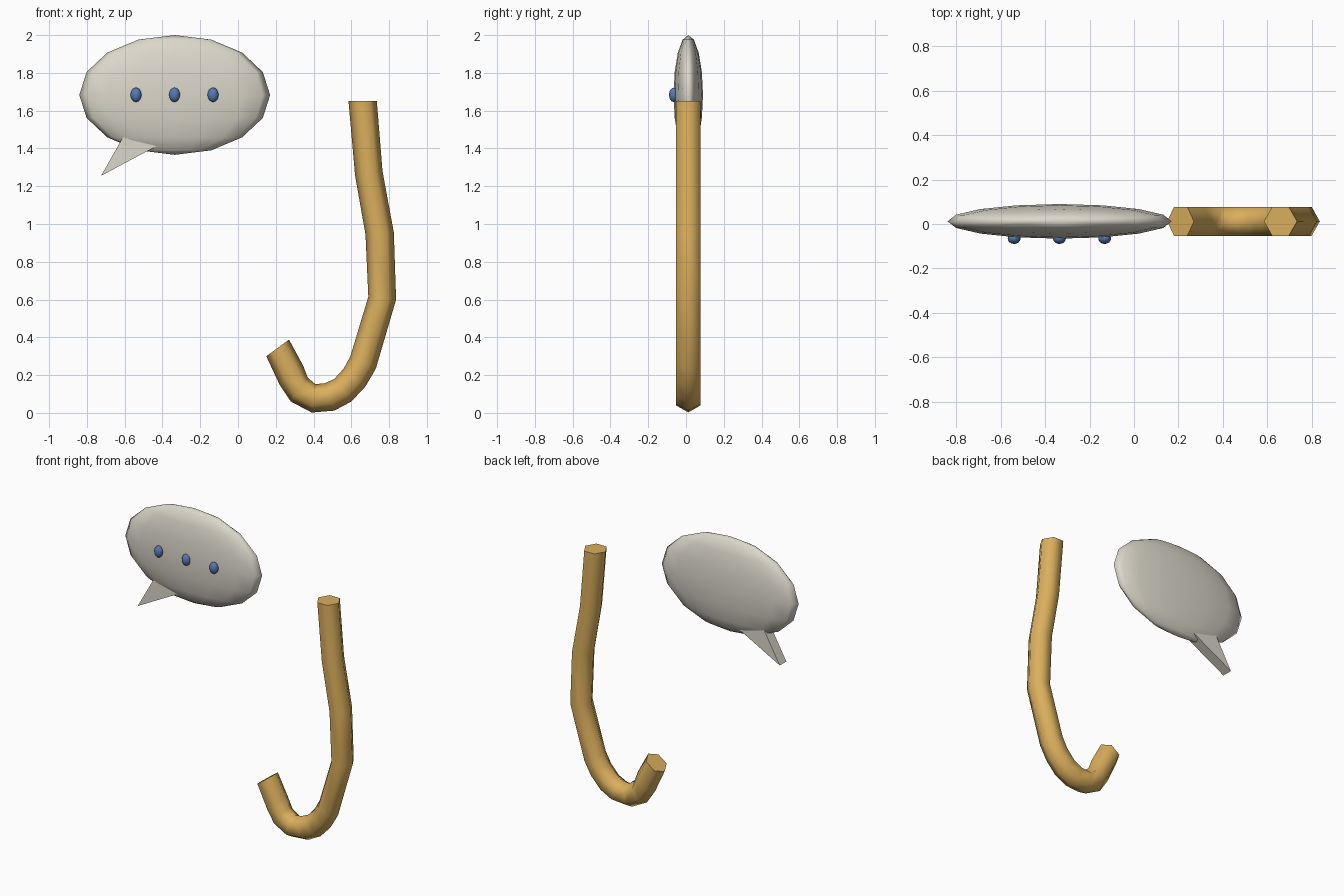
import bpy, bmesh, math
from mathutils import Matrix

if "Cube" in bpy.data.objects:
    bpy.data.objects.remove(bpy.data.objects["Cube"])

Y0 = 0.012  # shared middle plane of the parts


def material(name, rgb):
    m = bpy.data.materials.new(name)
    m.diffuse_color = (*rgb, 1)
    m.use_nodes = True
    m.node_tree.nodes["Principled BSDF"].inputs["Base Color"].default_value = m.diffuse_color
    return m


def add_object(name, bm, mat, smooth):
    bmesh.ops.recalc_face_normals(bm, faces=bm.faces)
    for f in bm.faces:
        f.smooth = smooth(f)
    mesh = bpy.data.meshes.new(name)
    bm.to_mesh(mesh)
    bm.free()
    # keep the rims of flat faces crisp
    mesh.materials.append(mat)
    ob = bpy.data.objects.new(name, mesh)
    bpy.context.collection.objects.link(ob)
    return ob


def ellipsoid(name, centre, radii, segments, rings, mat):
    bm = bmesh.new()
    bmesh.ops.create_uvsphere(bm, u_segments=segments, v_segments=rings, radius=1,
                              matrix=Matrix.Translation(centre) @ Matrix.Diagonal((*radii, 1)))
    return add_object(name, bm, mat, lambda f: True)


gold = material("warm_gold", (0.71, 0.43, 0.11))
cream = material("cream", (0.71, 0.68, 0.59))
blue = material("dot_blue", (0.09, 0.19, 0.45))

# Speech bubble body
ellipsoid("bubble_body", (-0.335, Y0, 1.683), (0.505, 0.078, 0.317), 16, 8, cream)

# Three dots on the front
for i in range(3):
    ellipsoid(f"bubble_dot_{i + 1}", (-0.54 + 0.204 * i, -0.065, 1.684),
              (0.029, 0.025, 0.038), 16, 8, blue)

# Bubble tail: triangular prism
bm = bmesh.new()
corners = [(-0.605, 1.467), (-0.42, 1.418), (-0.725, 1.255)]
front, back = ([bm.verts.new((x, Y0 + s * 0.035, z)) for x, z in corners] for s in (-1, 1))
bm.faces.new(front)
bm.faces.new(back)
for i in range(3):
    j = (i + 1) % 3
    bm.faces.new((front[i], front[j], back[j], back[i]))
add_object("bubble_tail", bm, cream, lambda f: False)

# Hook: six-sided tube lofted between inner and outer edge points
sections = [
    ((0.585, 1.65), (0.735, 1.65)), ((0.62, 1.255), (0.765, 1.28)),
    ((0.675, 0.945), (0.825, 0.955)), ((0.69, 0.615), (0.837, 0.60)),
    ((0.595, 0.30), (0.73, 0.235)), ((0.56, 0.235), (0.675, 0.14)),
    ((0.51, 0.18), (0.60, 0.06)), ((0.46, 0.157), (0.51, 0.012)),
    ((0.41, 0.152), (0.39, 0.002)), ((0.37, 0.185), (0.28, 0.06)),
    ((0.345, 0.25), (0.22, 0.15)), ((0.27, 0.388), (0.15, 0.30)),
]
bm = bmesh.new()
loops = []
for (ax, az), (bx, bz) in sections:
    ring = []
    for k in range(6):
        a = k * math.pi / 3
        t = 0.5 + 0.5 * math.cos(a)
        ring.append(bm.verts.new((ax + (bx - ax) * t, Y0 + 0.075 * math.sin(a), az + (bz - az) * t)))
    loops.append(ring)
for r, s in zip(loops, loops[1:]):
    for k in range(6):
        n = (k + 1) % 6
        bm.faces.new((r[k], r[n], s[n], s[k]))
for end in (loops[0], loops[-1]):
    cap = bm.faces.new(end)
    for e in cap.edges:
        e.smooth = False
add_object("hook_tube", bm, gold, lambda f: len(f.verts) == 4)
